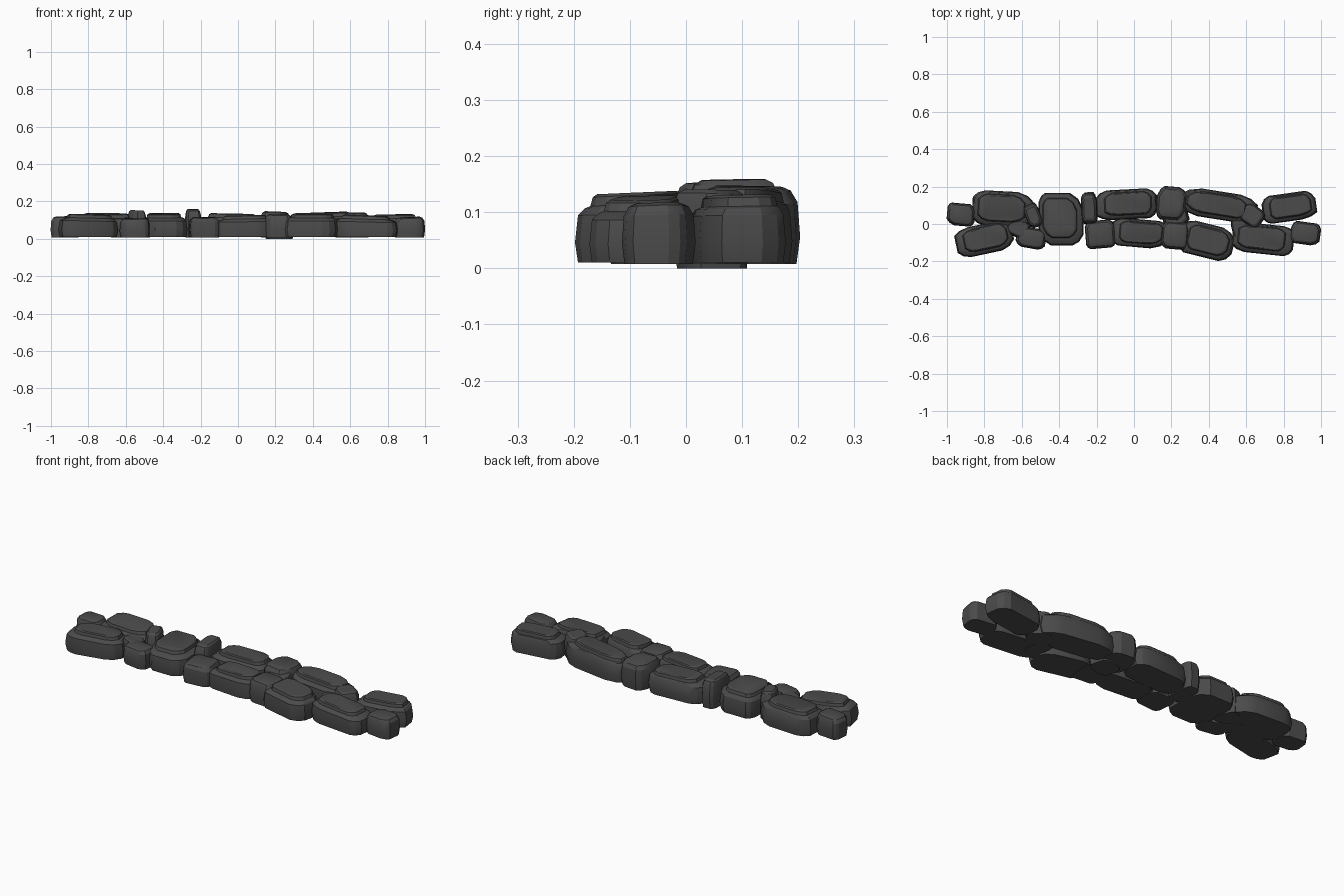
import bpy
import bmesh
import random
from math import cos, sin, radians

default = bpy.data.objects.get("Cube")
if default:
    bpy.data.objects.remove(default, do_unlink=True)

stone_grey = bpy.data.materials.new("dark stone grey")
stone_grey.use_nodes = True
colour = (0.07, 0.07, 0.07, 1)
stone_grey.diffuse_color = colour
stone_grey.node_tree.nodes["Principled BSDF"].inputs["Base Color"].default_value = colour

# Profiles from bottom to top: (outline scale, height fraction, edge shift)
BROAD_PROFILE = [(0.95, 0, 0), (1, 0.3, 0), (0.95, 0.7, 0), (0.85, 0.8, 0.06),
                 (0.77, 0.83, 0.1), (0.73, 0.96, 0.1), (0.66, 1, 0.1)]
SMALL_PROFILE = [(0.93, 0, 0), (1, 0.35, 0), (0.95, 0.8, 0), (0.82, 0.95, 0), (0.66, 1, 0)]


def outline(half_x, half_y, rng):
    """Uneven rectangle with cut corners, anticlockwise."""
    points = []
    for sx, sy in ((1, 1), (-1, 1), (-1, -1), (1, -1)):
        cut_x = half_x * rng.uniform(0.25, 0.6)
        cut_y = half_y * rng.uniform(0.3, 0.65)
        pair = [(sx * half_x, sy * (half_y - cut_y)),
                (sx * (half_x - cut_x * 0.4), sy * (half_y - cut_y * 0.35)),
                (sx * (half_x - cut_x), sy * half_y)]
        points += pair if sx * sy > 0 else pair[::-1]
    return points


def make_stone(name, x, y, half_x, half_y, turn, top, profile, seed, base=0.01):
    """Stack of outline rings, with a gently sloping crown."""
    rng = random.Random(seed)
    points = outline(half_x, half_y, rng)
    slope_x = rng.uniform(-0.04, 0.04)
    slope_y = rng.uniform(-0.02, 0.06)
    shift_side = rng.choice((-1, 1))
    c, s = cos(radians(turn)), sin(radians(turn))
    bm = bmesh.new()
    rings = []
    for scale, level, shift in profile:
        ring = []
        for px, py in points:
            px = px * scale + shift * half_x * shift_side * 0.5
            py = py * scale + shift * half_y * 0.5
            z = base + (top - base) * level + (px * slope_x + py * slope_y) * level
            ring.append(bm.verts.new((x + px * c - py * s, y + px * s + py * c, z)))
        rings.append(ring)
    count = len(points)
    for low, high in zip(rings, rings[1:]):
        for i in range(count):
            j = (i + 1) % count
            bm.faces.new((low[i], low[j], high[j], high[i]))
    bm.faces.new(rings[0][::-1])
    bm.faces.new(rings[-1])
    mesh = bpy.data.meshes.new(name)
    bm.to_mesh(mesh)
    bm.free()
    mesh.materials.append(stone_grey)
    stone = bpy.data.objects.new(name, mesh)
    bpy.context.collection.objects.link(stone)
    bpy.ops.object.select_all(action="DESELECT")
    stone.select_set(True)
    bpy.context.view_layer.objects.active = stone
    bpy.ops.object.shade_smooth_by_angle(angle=radians(25))


# Broad stones with a raised crown: x, y, half width, half depth, turn, top
broad_stones = {
    "back_far_right": (-0.70, 0.08, 0.165, 0.095, -3, 0.135),
    "front_far_right": (-0.80, -0.08, 0.155, 0.08, 12, 0.13),
    "round_right": (-0.39, 0.025, 0.12, 0.14, 0, 0.135),
    "back_middle": (-0.04, 0.105, 0.165, 0.08, 3, 0.135),
    "front_middle": (0.03, -0.05, 0.15, 0.075, -5, 0.125),
    "back_left": (0.45, 0.10, 0.21, 0.075, -9, 0.14),
    "front_left": (0.39, -0.09, 0.145, 0.09, -14, 0.135),
    "front_far_left": (0.69, -0.08, 0.165, 0.08, -6, 0.125),
    "back_far_left": (0.83, 0.09, 0.145, 0.075, 8, 0.13),
}
# Small stones filling the gaps and ends
small_stones = {
    "right_end": (-0.925, 0.05, 0.075, 0.06, -5, 0.12),
    "right_gap": (-0.55, -0.075, 0.08, 0.055, -10, 0.11),
    "right_filler": (-0.62, -0.02, 0.06, 0.05, -25, 0.11),
    "right_peak": (-0.54, 0.045, 0.04, 0.065, 20, 0.152),
    "tall_peak": (-0.24, 0.085, 0.042, 0.085, 2, 0.158),
    "front_corner": (-0.18, -0.055, 0.08, 0.075, 5, 0.115),
    "back_gap": (0.20, 0.11, 0.08, 0.09, -5, 0.145),
    "front_gap": (0.22, -0.06, 0.075, 0.075, -5, 0.13),
    "middle_filler": (0.22, 0.045, 0.07, 0.06, 15, 0.12),
    "left_filler": (0.57, -0.03, 0.045, 0.065, 15, 0.11),
    "left_peak": (0.63, 0.045, 0.065, 0.055, -35, 0.14),
    "left_end": (0.917, -0.05, 0.08, 0.06, -8, 0.115),
}
for seed, (part, size) in enumerate(broad_stones.items()):
    make_stone(part + "_broad_stone", *size, BROAD_PROFILE, seed)
for seed, (part, size) in enumerate(small_stones.items()):
    base = 0 if part == "middle_filler" else 0.008
    make_stone(part + "_small_stone", *size, SMALL_PROFILE, seed + 40, base)
